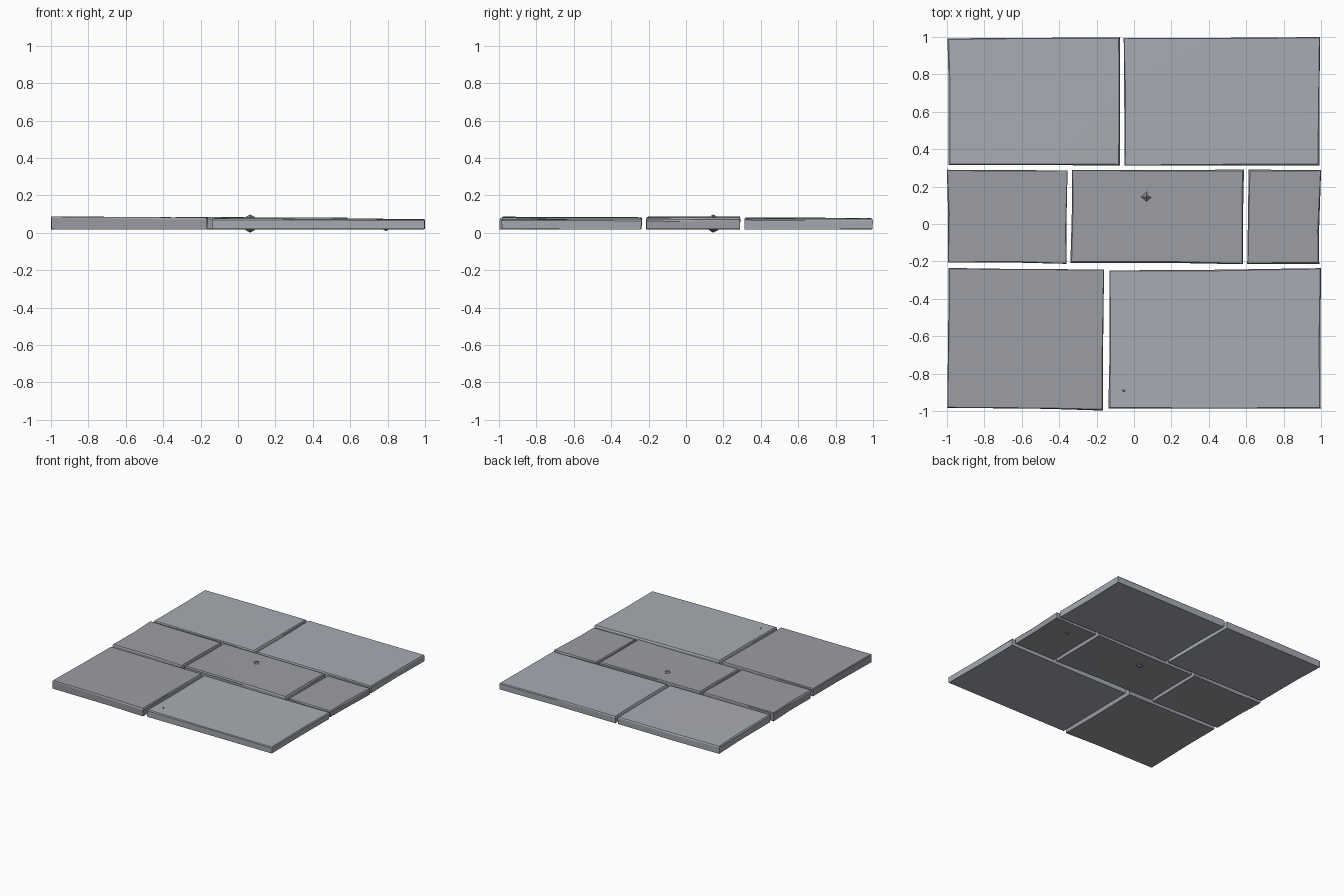
import bpy, bmesh, random
from mathutils import Vector

if "Cube" in bpy.data.objects:
    bpy.data.objects.remove(bpy.data.objects["Cube"])

random.seed(4)
BOTTOM = 0.017

# name: corners (back-left, back-right, front-right, front-left), top height at each corner, stone
SLABS = {
    "back_left_slab": ([(-.997, .992), (-.075, .998), (-.075, .312), (-.99, .314)],
                       [.078, .077, .079, .083], "pale"),
    "back_right_slab": ([(-.055, .995), (.995, .999), (.99, .312), (-.05, .312)],
                        [.076, .073, .074, .078], "pale"),
    "middle_left_slab": ([(-1, .29), (-.355, .287), (-.36, -.213), (-.995, -.207)],
                         [.088, .084, .083, .087], "dark"),
    "middle_centre_slab": ([(-.33, .288), (.588, .291), (.582, -.215), (-.34, -.208)],
                           [.084, .082, .08, .084], "dark"),
    "middle_right_slab": ([(.612, .291), (1, .288), (.99, -.213), (.605, -.213)],
                          [.073, .071, .07, .072], "dark"),
    "front_left_slab": ([(-.99, -.235), (-.16, -.243), (-.165, -.997), (-.998, -.982)],
                        [.083, .082, .081, .086], "dark"),
    "front_right_slab": ([(-.132, -.248), (1, -.236), (.998, -.986), (-.137, -.987)],
                         [.08, .074, .071, .077], "pale"),
}

# Blue-grey slate in two shades
STONES = {}
for shade, colour in {"pale": (.39, .41, .45, 1), "dark": (.33, .34, .37, 1),
                      "chip": (.22, .23, .25, 1)}.items():
    STONES[shade] = bpy.data.materials.new(shade + "_slate")
    STONES[shade].diffuse_color = colour


def make_object(name, bm, stone):
    bmesh.ops.recalc_face_normals(bm, faces=bm.faces[:])
    mesh = bpy.data.meshes.new(name)
    bm.to_mesh(mesh)
    bm.free()
    mesh.materials.append(STONES[stone])
    obj = bpy.data.objects.new(name, mesh)
    bpy.context.collection.objects.link(obj)
    return obj


def slab(name, corners, tops, stone):
    # Rough-cut outline: each corner plus a slightly pushed-in edge midpoint
    centre = sum((Vector(c) for c in corners), Vector((0, 0))) / 4
    outline = []
    for i in range(4):
        a, b = Vector(corners[i]), Vector(corners[(i + 1) % 4])
        za, zb = tops[i], tops[(i + 1) % 4]
        outline.append((a, za))
        mid = a.lerp(b, random.uniform(.35, .65))
        inward = (centre - mid).normalized()
        outline.append((mid + inward * random.uniform(0, .005), (za + zb) / 2))

    def inset(p, d):
        return Vector((p.x + d * (1 if p.x < centre.x - .1 else -1 if p.x > centre.x + .1 else 0),
                       p.y + d * (1 if p.y < centre.y - .1 else -1 if p.y > centre.y + .1 else 0)))

    # Stacked rings: bottom, chipped upper edge, worn top rim
    bm = bmesh.new()
    rings = [[], [], []]
    for p, z in outline:
        rim = inset(p, random.uniform(.002, .008))
        low = inset(p, random.uniform(0, .006))
        rings[0].append(bm.verts.new((*low, BOTTOM + random.uniform(0, .004))))
        rings[1].append(bm.verts.new((*p, z - random.uniform(.005, .012))))
        rings[2].append(bm.verts.new((*rim, z)))
    for lower, upper in zip(rings, rings[1:]):
        for i in range(8):
            j = (i + 1) % 8
            bm.faces.new((lower[i], lower[j], upper[j], upper[i]))
    caps = [bm.faces.new(rings[2]), bm.faces.new(rings[0][::-1])]
    bmesh.ops.triangulate(bm, faces=caps)
    return make_object(name, bm, stone)


def shard(name, outline, mid, tip, tip_z):
    # Small pointed stone chip embedded in a slab
    bm = bmesh.new()
    base = [bm.verts.new((x, y, mid)) for x, y in outline]
    top = bm.verts.new((*tip, tip_z))
    bm.faces.new(base)
    for i in range(len(base)):
        bm.faces.new((base[i], base[(i + 1) % len(base)], top))
    return make_object(name, bm, "chip")


for slab_name, spec in SLABS.items():
    slab(slab_name, *spec)

# Chips on the top and underside
chip = [(.015, .145), (.075, .2), (.07, .165), (.115, .14), (.07, .1)]
shard("centre_chip_top", chip, .07, (.065, .145), .098)
shard("centre_chip_under", chip, .03, (.065, .145), 0)
shard("right_chip_under", [(.765, .16), (.79, .18), (.815, .155), (.79, .14)], .025, (.79, .16), .008)
shard("front_chip_top", [(-.07, -.885), (-.045, -.885), (-.04, -.9), (-.06, -.9)], .07, (-.055, -.892), .085)

for m in bpy.data.materials:
    if m.users and not m.is_grease_pencil:
        m.use_nodes = True
        m.node_tree.nodes["Principled BSDF"].inputs["Base Color"].default_value = m.diffuse_color
